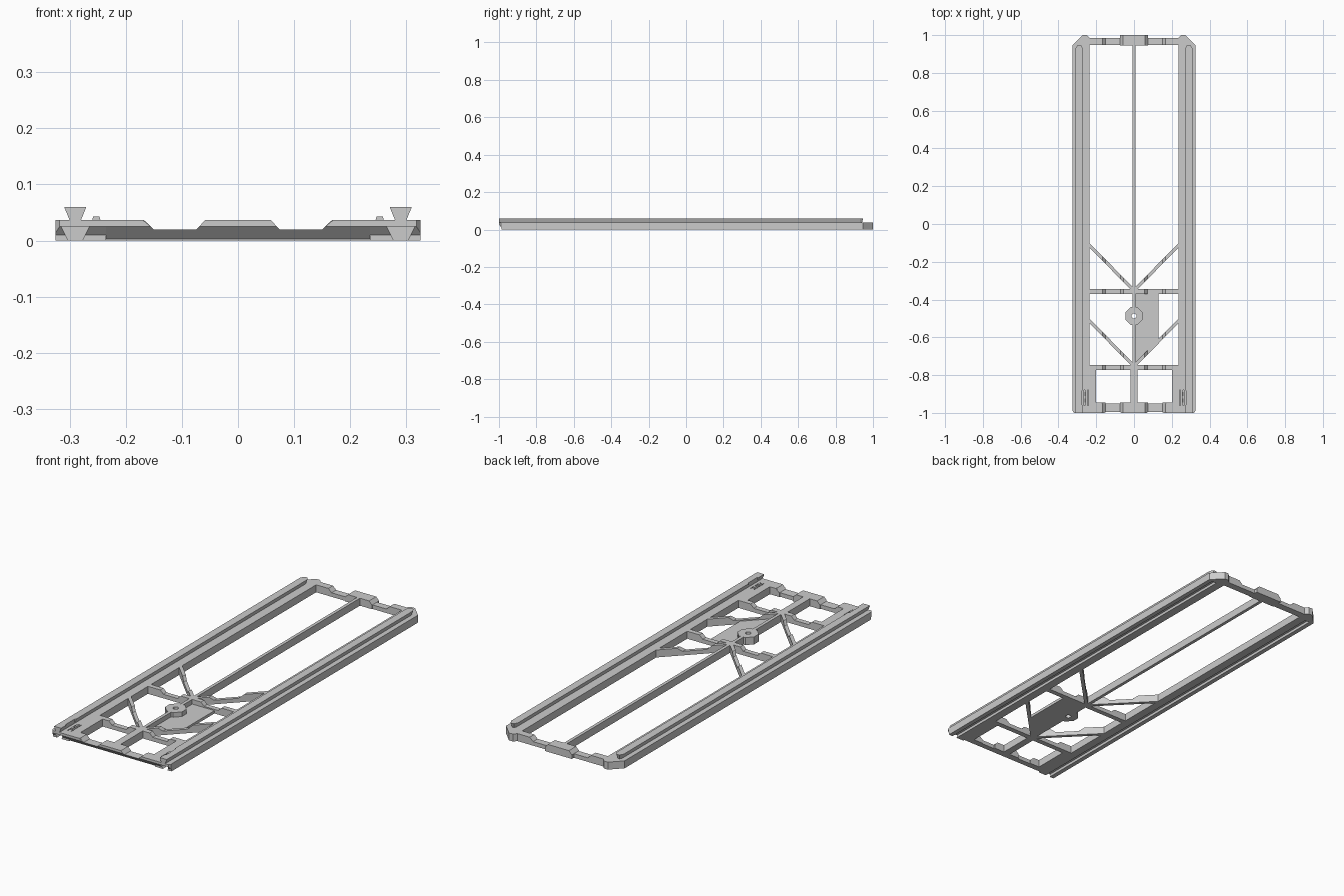
import bpy, bmesh, math

if "Cube" in bpy.data.objects:
    bpy.data.objects.remove(bpy.data.objects["Cube"])

T = 0.037      # frame height
LOW = 0.02     # height in the dips of the cross members


def prism(name, pts, axis, lo, hi, shear=0.0):
    """Extrude a 2D outline along an axis; shear shifts y in proportion to x."""
    place = {'x': lambda p, t: (t, p[0], p[1]),
             'y': lambda p, t: (p[0], t + shear * p[0], p[1]),
             'z': lambda p, t: (p[0], p[1], t)}[axis]
    bm = bmesh.new()
    a = [bm.verts.new(place(p, lo)) for p in pts]
    b = [bm.verts.new(place(p, hi)) for p in pts]
    n = len(pts)
    bm.faces.new(a)
    bm.faces.new(b[::-1])
    for i in range(n):
        j = (i + 1) % n
        bm.faces.new((a[j], a[i], b[i], b[j]))
    bmesh.ops.recalc_face_normals(bm, faces=bm.faces)
    me = bpy.data.meshes.new(name)
    bm.to_mesh(me)
    bm.free()
    ob = bpy.data.objects.new(name, me)
    bpy.context.collection.objects.link(ob)
    return ob


def rect(x0, x1, y0, y1):
    return [(x0, y0), (x1, y0), (x1, y1), (x0, y1)]


def apply(ob, mod):
    bpy.context.view_layer.objects.active = ob
    bpy.ops.object.modifier_apply(modifier=mod.name)


def cut(ob, cutter):
    m = ob.modifiers.new("cut", 'BOOLEAN')
    m.operation = 'DIFFERENCE'
    m.solver = 'EXACT'
    m.object = cutter
    apply(ob, m)
    bpy.data.objects.remove(cutter)


def mirror(ob):
    m = ob.modifiers.new("mirror", 'MIRROR')
    m.use_mirror_merge = False
    apply(ob, m)


def chamfer_front(ob, y_in, z_low):
    cut(ob, prism("cutter", [(-1.02, .025), (-1.0, .025), (y_in, z_low), (y_in, -.02), (-1.02, -.02)],
                  'x', -.4, .4))


# Side rails with dovetail groove underneath, front undercut and spring slits
rail = prism("side_rail", [(.235, -1), (.318, -1), (.325, -.99), (.325, .946), (.287, .984),
                           (.272, 1), (.25, 1), (.235, .984)], 'z', 0, T)
cx = .29
cut(rail, prism("cutter", [(cx - .0115, -.002), (cx + .0115, -.002), (cx + .025, .025), (cx - .025, .025)],
                'y', -1.1, .94))
chamfer_front(rail, -.986, .01)
for x in (.244, .262):
    cut(rail, prism("cutter", rect(x - .002, x + .002, -.96, -.88), 'z', .028, .06))
mirror(rail)

# Dovetail strip on top of each rail, with a notch and a tapered tip
dove = [(cx - .010, T - .001), (cx + .010, T - .001), (cx + .019, .058), (cx + .019, .06),
        (cx - .019, .06), (cx - .019, .058)]
strip = prism("dovetail_strip", dove, 'y', -1, .93)
cut(strip, prism("cutter", [(.26, -.97), (.277, -.955), (.277, -.885), (.26, -.87)], 'z', .03, .08))
mirror(strip)
tip = prism("dovetail_tip", dove, 'y', .93, .948)
for v in tip.data.vertices:
    if v.co.y > .94:
        v.co.x = cx + (v.co.x - cx) * .45
        v.co.y -= (.06 - v.co.z) * .3
mirror(tip)

# Latch bumps near the front
for y0, y1 in ((-.945, -.925), (-.91, -.89)):
    mirror(prism("latch_bump", [(.245, .036), (.26, .036), (.258, .043), (.247, .043)], 'y', y0, y1))

# Cross members share one dipped profile
half = [(.24, 0), (.24, T), (.168, T), (.15, LOW), (.072, LOW), (.056, T)]
full = half + [(-x, z) for x, z in reversed(half)]
for name, y0, y1 in (("middle_crossbar", -.37, -.345), ("lower_crossbar", -.772, -.746),
                     ("back_crossbar", .948, .984)):
    prism(name, full, 'y', y0, y1)
front = prism("front_crossbar", full, 'y', -.995, -.95)
chamfer_front(front, -.978, .003)

# Centre and end blocks on the outer crossbars
block = [(-.074, 0), (.074, 0), (.074, LOW), (.058, T), (-.058, T), (-.074, LOW)]
prism("back_centre_block", block, 'y', .944, 1)
fb = prism("front_centre_block", block, 'y', -1, -.944)
chamfer_front(fb, -.978, .003)
eb = prism("front_end_block", [(.15, 0), (.24, 0), (.24, T), (.17, T), (.15, LOW)], 'y', -1, -.946)
chamfer_front(eb, -.978, .003)
mirror(eb)
mirror(prism("front_gusset", rect(.202, .24, -.965, -.76), 'z', 0, T))

# Diagonal braces: half the crossbar profile, sheared
for y in (-.365, -.765):
    mirror(prism("diagonal_brace", [(0, 0)] + half + [(0, T)], 'y', y, y + .024, shear=1.02))

# Spine, mounting boss with hole, thin label plate
spine = prism("centre_spine", rect(-.008, .008, -.75, .955), 'z', 0, T)
prism("front_spine", rect(-.018, .018, -.955, -.76), 'z', 0, T)
by = -.487
boss = prism("mounting_boss", [(sx * a, by + sx2 * b) for a, b, sx, sx2 in (
    (.046, .018, 1, -1), (.046, .018, 1, 1), (.018, .048, 1, 1), (.018, .048, -1, 1),
    (.046, .018, -1, 1), (.046, .018, -1, -1), (.018, .048, -1, -1), (.018, .048, 1, -1))], 'z', 0, T)
plate = prism("label_plate", [(0, -.36), (.13, -.36), (.13, -.62), (0, -.755)], 'z', 0, .014)
circle = [(.013 * math.cos(i * math.pi / 12), by + .013 * math.sin(i * math.pi / 12)) for i in range(24)]
for ob in (spine, boss, plate):
    cut(ob, prism("cutter", circle, 'z', -.1, .1))
